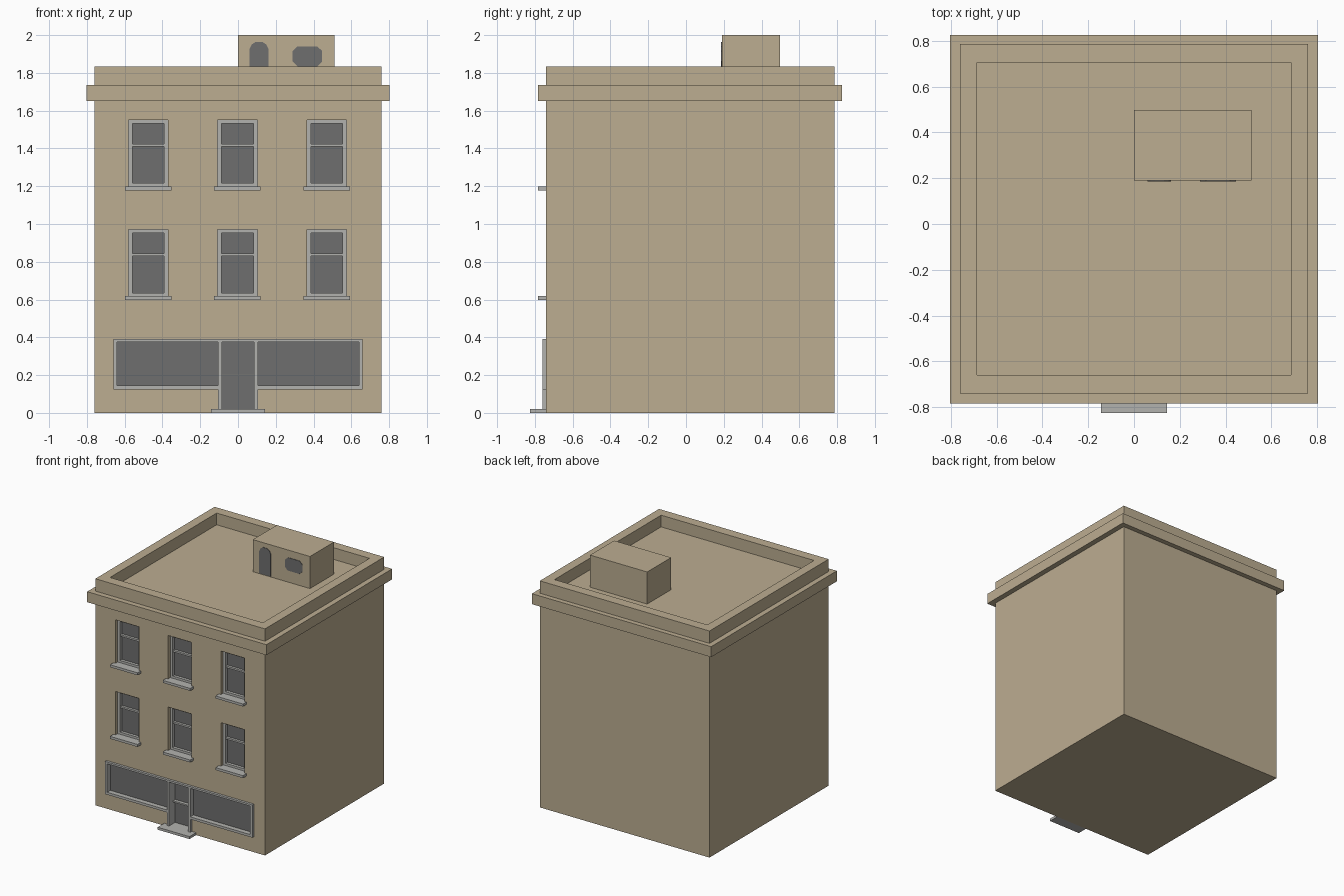
import bpy, bmesh

cube = bpy.data.objects.get("Cube")
if cube:
    bpy.data.objects.remove(cube, do_unlink=True)


def material(name, rgb):
    m = bpy.data.materials.new(name)
    m.use_nodes = True
    m.diffuse_color = (*rgb, 1)
    bsdf = next(n for n in m.node_tree.nodes if n.type == 'BSDF_PRINCIPLED')
    bsdf.inputs["Base Color"].default_value = (*rgb, 1)
    return m


STONE = material("tan_stone", (0.503, 0.418, 0.283))
TRIM = material("grey_trim", (0.45, 0.45, 0.43))
GLASS = material("dark_glass", (0.156, 0.156, 0.156))


def finish(name, bm, mat):
    bmesh.ops.recalc_face_normals(bm, faces=bm.faces)
    me = bpy.data.meshes.new(name)
    bm.to_mesh(me)
    bm.free()
    me.materials.append(mat)
    ob = bpy.data.objects.new(name, me)
    bpy.context.collection.objects.link(ob)
    return ob


def add_box(bm, x0, x1, y0, y1, z0, z1):
    vs = bmesh.ops.create_cube(bm, size=1)["verts"]
    for v in vs:
        v.co.x = x1 if v.co.x > 0 else x0
        v.co.y = y1 if v.co.y > 0 else y0
        v.co.z = z1 if v.co.z > 0 else z0


def boxes(name, mat, *dims):
    bm = bmesh.new()
    for d in dims:
        add_box(bm, *d)
    return finish(name, bm, mat)


def ring(name, mat, outer, inner, lo, hi, axis):
    """Rectangular frame extruded along y or z; rectangles are (u0, u1, v0, v1)."""
    def corners(r, d):
        pts = [(r[0], r[2]), (r[1], r[2]), (r[1], r[3]), (r[0], r[3])]
        return [bm.verts.new((u, d, v) if axis == 'y' else (u, v, d)) for u, v in pts]
    bm = bmesh.new()
    loops = [corners(outer, lo), corners(outer, hi), corners(inner, hi), corners(inner, lo)]
    for a, b in zip(loops, loops[1:] + loops[:1]):
        for i in range(4):
            j = (i + 1) % 4
            bm.faces.new((a[i], a[j], b[j], b[i]))
    return finish(name, bm, mat)


def plate(name, mat, pts, y0, y1):
    """Flat outline in x/z extruded along y."""
    bm = bmesh.new()
    face = bm.faces.new([bm.verts.new((x, y0, z)) for x, z in pts])
    ext = bmesh.ops.extrude_face_region(bm, geom=[face])["geom"]
    bmesh.ops.translate(bm, vec=(0, y1 - y0, 0),
                        verts=[g for g in ext if isinstance(g, bmesh.types.BMVert)])
    return finish(name, bm, mat)


def cut(target, *dims):
    cutter = boxes("cutter", STONE, dims)
    cutter.hide_render = True
    mod = target.modifiers.new("cut", 'BOOLEAN')
    mod.operation, mod.solver, mod.object = 'DIFFERENCE', 'EXACT', cutter
    bpy.context.view_layer.objects.active = target
    bpy.ops.object.modifier_apply(modifier=mod.name)
    bpy.data.objects.remove(cutter, do_unlink=True)


FRONT = -0.74

# Main block with sunken roof, and the cornice band
walls = boxes("walls", STONE, (-0.76, 0.76, FRONT, 0.785, 0, 1.835))
cut(walls, -0.685, 0.685, -0.66, 0.705, 1.74, 2.1)
ring("cornice", STONE, (-0.803, 0.803, -0.783, 0.825), (-0.755, 0.755, -0.735, 0.78),
     1.65, 1.735, 'z')

# Upper windows: opening, frame, middle rail, glass and sill
for row, z in (("lower", 0.615), ("upper", 1.195)):
    for side, x in (("right", -0.475), ("middle", -0.003), ("left", 0.47)):
        tag = f"{row}_{side}_window"
        a, b, top = x - 0.105, x + 0.105, z + 0.355
        cut(walls, a, b, FRONT - 0.1, -0.67, z, top)
        ring(tag + "_frame", TRIM, (a, b, z, top),
             (a + 0.021, b - 0.021, z + 0.021, top - 0.018), -0.712, -0.67, 'y')
        boxes(tag + "_rail", TRIM,
              (a + 0.015, b - 0.015, -0.708, -0.675, z + 0.215, z + 0.229))
        boxes(tag + "_glass", GLASS,
              (a + 0.01, b - 0.01, -0.688, -0.672, z + 0.01, top - 0.01))
        boxes(tag + "_sill", TRIM,
              (x - 0.123, x + 0.123, -0.783, -0.71, z - 0.017, z + 0.003))

# Shop front: openings, surround and glass
cut(walls, -0.655, 0.655, FRONT - 0.1, -0.70, 0.13, 0.385)
cut(walls, -0.1, 0.1, FRONT - 0.1, -0.66, 0.01, 0.385)
F, B = -0.76, -0.70
bars = [(-0.66, 0.66, F, B, 0.375, 0.39)]
for s in (-1, 1):
    for u, v, back, z0, z1 in ((0.64, 0.66, B, 0.125, 0.375),
                               (0.105, 0.64, B, 0.125, 0.145),
                               (0.085, 0.105, -0.66, 0.015, 0.375)):
        bars.append((min(s * u, s * v), max(s * u, s * v), F, back, z0, z1))
boxes("shop_surround", TRIM, *bars)
boxes("shop_glass", GLASS, (-0.645, -0.1, -0.72, -0.70, 0.14, 0.38),
      (0.1, 0.645, -0.72, -0.70, 0.14, 0.38))

# Recessed entrance door and its step
boxes("door_panel", GLASS, (-0.09, 0.09, -0.683, -0.662, 0.012, 0.383))
boxes("door_rail", TRIM, (-0.087, 0.087, -0.71, -0.68, 0.194, 0.206))
boxes("door_step", TRIM, (-0.143, 0.143, -0.825, -0.66, 0, 0.02))

# Rooftop stair house with door and window plates
boxes("stair_house", STONE, (0, 0.512, 0.19, 0.497, 1.73, 2.0))
plate("stair_house_door", GLASS,
      [(0.06, 1.745), (0.162, 1.745), (0.162, 1.925), (0.15, 1.95), (0.13, 1.963),
       (0.092, 1.963), (0.072, 1.95), (0.06, 1.925)], 0.186, 0.194)
plate("stair_house_window", GLASS,
      [(0.315, 1.835), (0.42, 1.835), (0.446, 1.86), (0.446, 1.915), (0.42, 1.94),
       (0.315, 1.94), (0.289, 1.915), (0.289, 1.86)], 0.186, 0.194)
